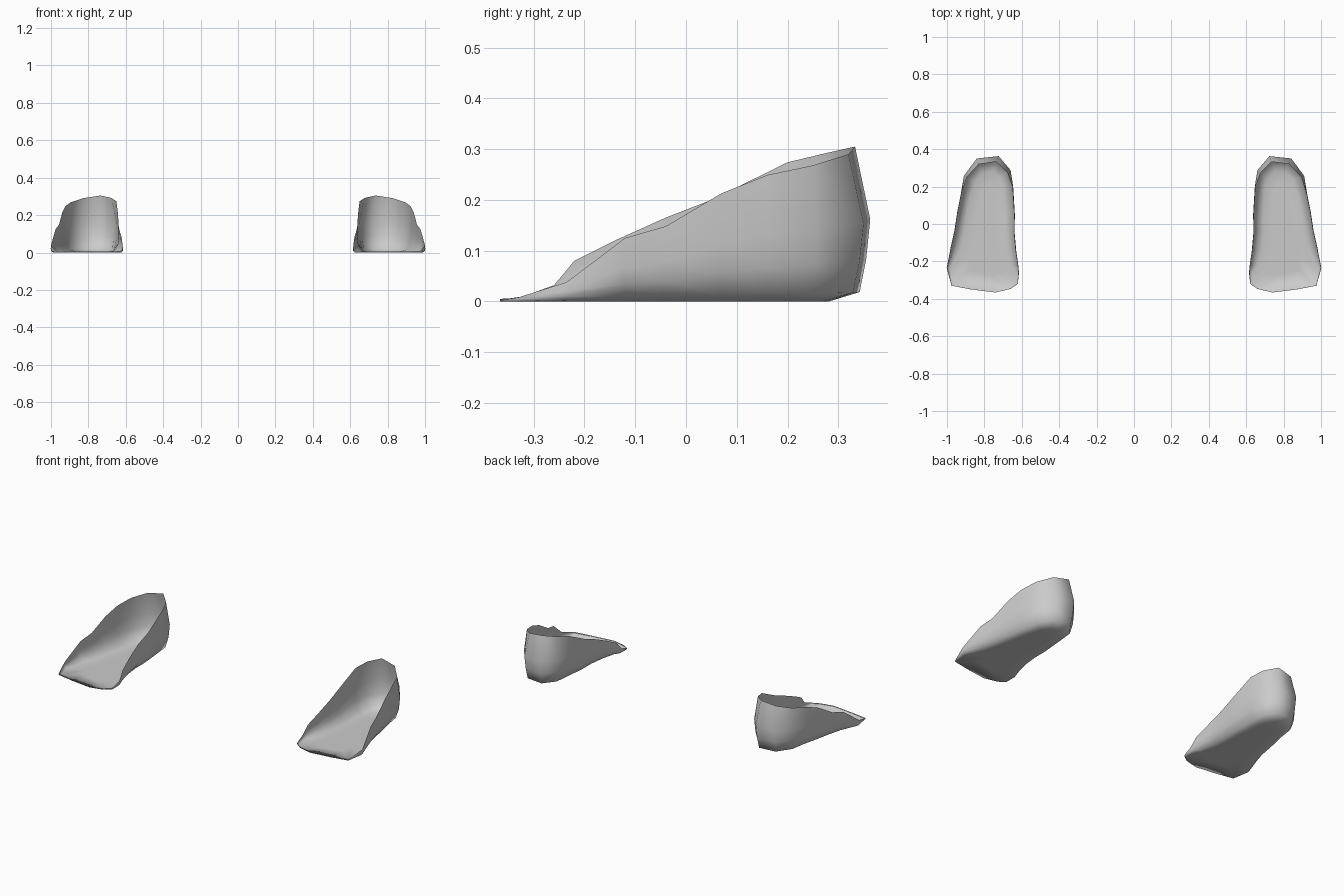
import bpy, bmesh
from mathutils import Vector

if "Cube" in bpy.data.objects:
    bpy.data.objects.remove(bpy.data.objects["Cube"])

grey = bpy.data.materials.new("mid grey")
grey.diffuse_color = (0.6, 0.6, 0.6, 1)
grey.use_nodes = True
grey.node_tree.nodes["Principled BSDF"].inputs["Base Color"].default_value = grey.diffuse_color

# Open rim of the right shell: outer side, heel, inner side, front lip
RIM = [(0.975, -0.33, 0.008), (1.0, -0.235, 0.038), (0.975, -0.12, 0.125),
       (0.957, -0.04, 0.148), (0.94, 0.07, 0.213), (0.922, 0.16, 0.249),
       (0.895, 0.25, 0.268), (0.83, 0.32, 0.29), (0.735, 0.333, 0.305),
       (0.677, 0.275, 0.292), (0.65, 0.2, 0.274), (0.641, 0.05, 0.2),
       (0.643, -0.04, 0.165), (0.634, -0.14, 0.12), (0.622, -0.22, 0.08),
       (0.616, -0.26, 0.032), (0.622, -0.32, 0.01), (0.66, -0.347, 0.006),
       (0.74, -0.366, 0.005), (0.87, -0.35, 0.005)]

# Rings below the rim: height share, side offset, heel offset
RINGS = [(1.0, 0.0, 0.0), (0.53, 0.004, 0.034), (0.27, 0.0, 0.025),
         (0.06, -0.022, 0.012), (0.0, -0.05, -0.055)]


def ring_point(p, share, side, heel):
    x, y, z = p
    out = Vector((x - 0.785, y - min(y, 0.2))).normalized()
    back = max(0.0, out.y)
    off = (side * (1 - back) + heel * back) * min(1.0, z / 0.1)
    return Vector((x + out.x * off, y + out.y * off, z * share))


def shell(name, sign):
    bm = bmesh.new()
    loops = [[ring_point(p, *r) for p in RIM] for r in RINGS]
    # inner loop of the flat sole
    loops.append([Vector((0.785 + (v.x - 0.785) * 0.5, v.y * 0.75, 0)) for v in loops[-1]])
    rows = [[bm.verts.new((v.x * sign, v.y, v.z)) for v in loop] for loop in loops]
    n = len(RIM)
    for a, b in zip(rows, rows[1:]):
        for i in range(n):
            j = (i + 1) % n
            bm.faces.new((a[i], b[i], b[j], a[j]))
    bm.faces.new(rows[-1])
    bmesh.ops.recalc_face_normals(bm, faces=bm.faces)
    # the sole must face down, so the outside of the cup is the front side
    bm.faces.ensure_lookup_table()
    bm.normal_update()
    if bm.faces[-1].normal.z > 0:
        bmesh.ops.reverse_faces(bm, faces=bm.faces)
    for f in bm.faces:
        f.smooth = True
    me = bpy.data.meshes.new(name)
    bm.to_mesh(me)
    bm.free()
    me.materials.append(grey)
    ob = bpy.data.objects.new(name, me)
    bpy.context.collection.objects.link(ob)


# Mirrored pair of open heel scoops
shell("right_scoop", 1)
shell("left_scoop", -1)
